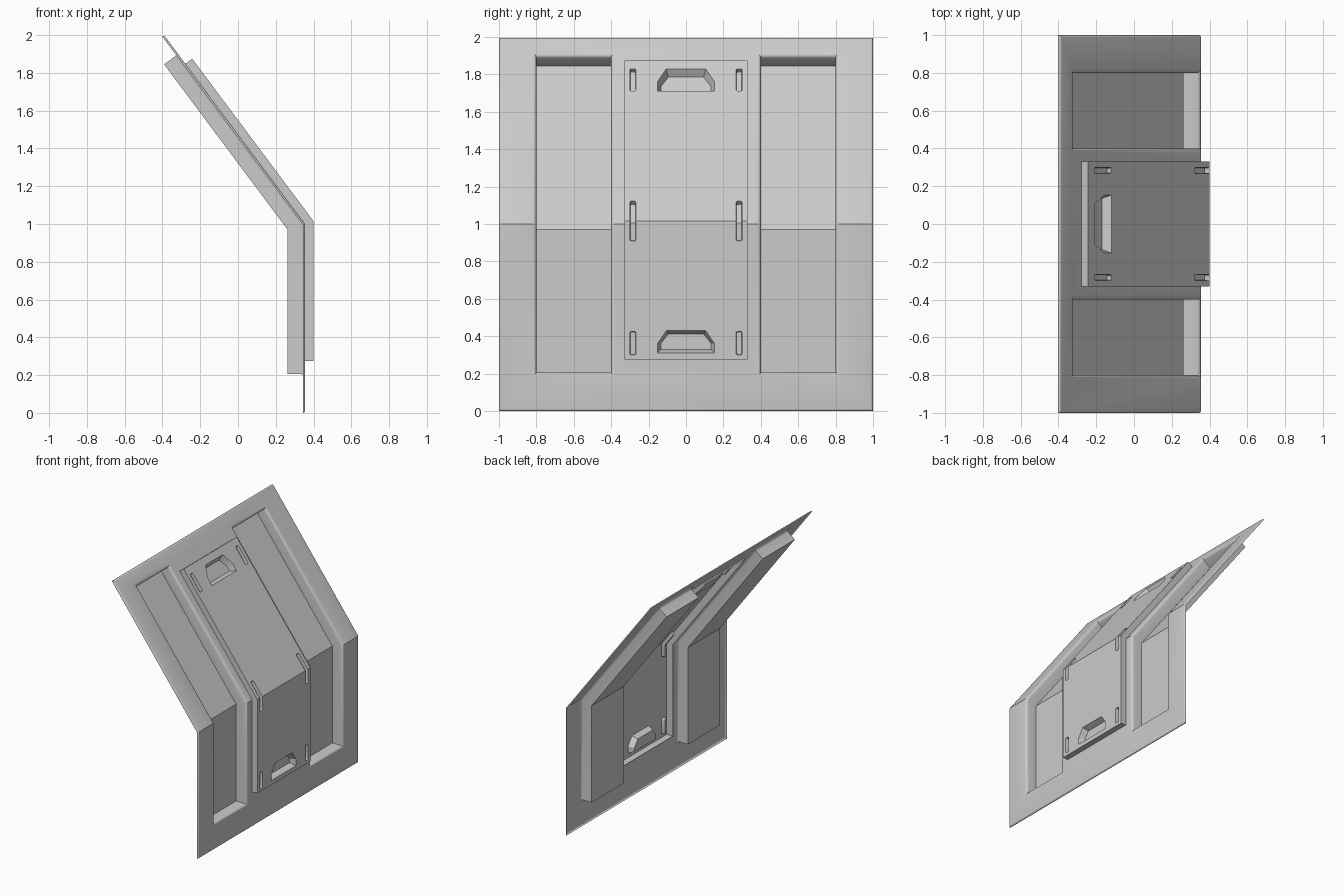
import bpy, bmesh
from math import sin, cos, pi
from mathutils import Vector

if "Cube" in bpy.data.objects:
    bpy.data.objects.remove(bpy.data.objects["Cube"])

X0, X1 = 0.355, -0.392                      # sheet at the bend / at the top end
UP = Vector((X1 - X0, 0, 1)).normalized()
NORMAL = Vector((UP.z, 0, -UP.x))           # outward normal of the sloped half
MITRE = NORMAL.z / (1 + NORMAL.x)


def fold(co):
    """Flat (y, p, depth) -> folded sheet position."""
    y, p, d = co
    if abs(p - 1) < 1e-4:
        return Vector((X0 + d, y, 1 + d * MITRE))
    if p < 1:
        return Vector((X0 + d, y, p))
    return Vector((X0 + (X1 - X0) * (p - 1), y, p)) + NORMAL * d


def rect(y0, y1, p0, p1, grow=0.0):
    y0, y1, p0, p1 = y0 - grow, y1 + grow, p0 - grow, p1 + grow
    return [(y0, p0), (y1, p0), (y1, p1), (y0, p1)]


def rounded(y0, y1, p0, p1, r):
    pts = []
    for i, (cy, cp) in enumerate(rect(y0, y1, p0, p1, -r)):
        for k in range(4):
            a = pi + (i + k / 3) * pi / 2
            pts.append((cy + r * cos(a), cp + r * sin(a)))
    return pts


class Sheet:
    """Pressed sheet: filled regions joined by walls, then folded."""

    def __init__(self):
        self.bm = bmesh.new()

    def loop(self, pts, d):
        return [self.bm.verts.new((y, p, d)) for y, p in pts]

    def wall(self, a, b):
        n = len(a)
        for i in range(n):
            j = (i + 1) % n
            self.bm.faces.new((a[i], a[j], b[j], b[i]))

    def fill(self, *loops):
        edges = []
        for lp in loops:
            for i in range(len(lp)):
                pair = (lp[i], lp[(i + 1) % len(lp)])
                edges.append(self.bm.edges.get(pair) or self.bm.edges.new(pair))
        bmesh.ops.triangle_fill(self.bm, use_beauty=True, use_dissolve=False,
                                edges=edges, normal=(0, 0, 1))

    def pocket(self, outer, inner, d0, d1):
        a, b = self.loop(outer, d0), self.loop(inner, d1)
        self.wall(a, b)
        self.fill(b)
        return a

    def finish(self, name):
        bm = self.bm
        bmesh.ops.bisect_plane(bm, geom=bm.verts[:] + bm.edges[:] + bm.faces[:],
                               dist=1e-5, plane_co=(0, 1, 0), plane_no=(0, 1, 0))
        for v in bm.verts:
            v.co = fold(v.co)
        bmesh.ops.recalc_face_normals(bm, faces=bm.faces[:])
        if sum(f.normal.x * f.calc_area() for f in bm.faces) < 0:
            bmesh.ops.reverse_faces(bm, faces=bm.faces[:])
        me = bpy.data.meshes.new(name)
        bm.to_mesh(me)
        bm.free()
        ob = bpy.data.objects.new(name, me)
        bpy.context.collection.objects.link(ob)
        bpy.context.view_layer.objects.active = ob
        ob.select_set(True)
        bpy.ops.object.shade_smooth_by_angle()
        ob.select_set(False)


SEG = 4
HATCH = (-0.33, 0.33, 0.275, 1.848)

# Outer sheet with rolled rim and two deep channels
s = Sheet()
R = 0.012
rim = [s.loop(rect(-1, 1, 0, 2, -R * (1 - sin(a))), -R * (1 - cos(a)))
       for a in [k * pi / 2 / SEG for k in range(SEG + 1)]]
for a, b in zip(rim, rim[1:]):
    s.wall(a, b)
holes = [s.loop(rect(*HATCH), 0)]
L = 0.02
for sy in (-1, 1):
    y0, y1 = sorted((0.4 * sy, 0.8 * sy))
    ch = (y0, y1, 0.205, 1.9)
    rings = [s.loop(rect(*ch, L * (1 - sin(a))), -L * (1 - cos(a)))
             for a in [k * pi / 2 / SEG for k in range(SEG + 1)]]
    rings.append(s.loop(rect(*ch), -0.092))
    for a, b in zip(rings, rings[1:]):
        s.wall(a, b)
    s.fill(rings[-1])
    holes.append(rings[0])
s.fill(rim[0], *holes)
s.finish("channelled_panel")

# Raised centre hatch with slots and two grip pockets
s = Sheet()
TOP = 0.045
base, top = s.loop(rect(*HATCH), -0.01), s.loop(rect(*HATCH), TOP)
s.wall(base, top)
cuts = []
for sy in (-1, 1):
    for p0, p1 in ((0.3, 0.425), (0.91, 1.095), (1.685, 1.803)):
        y0, y1 = sorted((0.268 * sy, 0.3 * sy))
        cuts.append(s.pocket(rounded(y0, y1, p0, p1, 0.007),
                             rounded(y0 + .003, y1 - .003, p0 + .003, p1 - .003, 0.006),
                             TOP, TOP - 0.025))


def grip(p, inset=0.0):
    i = inset
    half = [(0.153 - i, p + i), (0.153 - i, p + 0.05), (0.105 - i * 0.6, p + 0.12 - i)]
    return half + [(-y, q) for y, q in reversed(half)]


for p in (0.31, 1.683):
    cuts.append(s.pocket(grip(p), grip(p, 0.018), TOP, TOP - 0.045))
s.fill(top, *cuts)
s.finish("centre_hatch")
